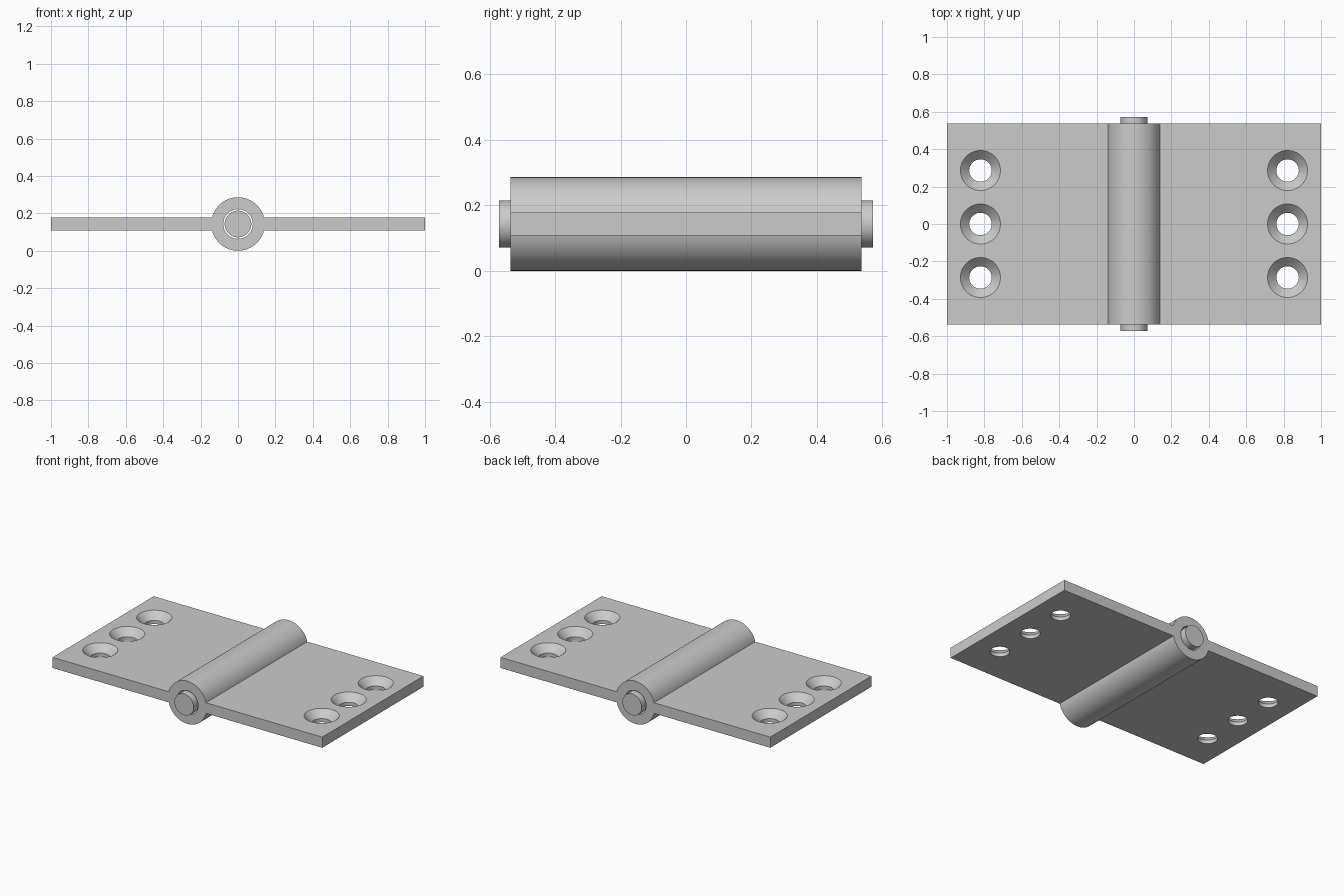
import bpy
import bmesh
from math import pi, sin, cos, asin, radians

if "Cube" in bpy.data.objects:
    bpy.data.objects.remove(bpy.data.objects["Cube"], do_unlink=True)

BARREL_R = 0.143
PLATE_HALF = 0.0357
AXIS_Z = BARREL_R
HALF_LEN = 0.536
SEG = 64

steel = bpy.data.materials.new("steel_grey")
steel.use_nodes = True
steel.diffuse_color = (0.6, 0.6, 0.6, 1)
steel.node_tree.nodes["Principled BSDF"].inputs["Base Color"].default_value = (0.6, 0.6, 0.6, 1)


def make_object(name, bm):
    bmesh.ops.recalc_face_normals(bm, faces=bm.faces)
    mesh = bpy.data.meshes.new(name)
    bm.to_mesh(mesh)
    bm.free()
    mesh.materials.append(steel)
    obj = bpy.data.objects.new(name, mesh)
    bpy.context.collection.objects.link(obj)
    return obj


def extrude_y(bm, outline, half):
    """Prism along y from an (x, z) outline."""
    face = bm.faces.new([bm.verts.new((x, -half, z)) for x, z in outline])
    ext = bmesh.ops.extrude_face_region(bm, geom=[face], use_keep_orig=True)
    verts = [v for v in ext["geom"] if isinstance(v, bmesh.types.BMVert)]
    bmesh.ops.translate(bm, verts=verts, vec=(0, 2 * half, 0))


def circle(radius):
    return [(radius * cos(2 * pi * i / SEG), AXIS_Z + radius * sin(2 * pi * i / SEG))
            for i in range(SEG)]


def lathe(bm, profile, cx, cy):
    """Closed solid turned about a vertical axis from (radius, z) pairs."""
    rings = [[bm.verts.new((cx + r * cos(2 * pi * i / SEG), cy + r * sin(2 * pi * i / SEG), z))
              for i in range(SEG)] for r, z in profile]
    for low, high in zip(rings, rings[1:]):
        for i in range(SEG):
            j = (i + 1) % SEG
            bm.faces.new((low[i], low[j], high[j], high[i]))
    bm.faces.new(rings[0][::-1])
    bm.faces.new(rings[-1])


def smooth(obj):
    bpy.ops.object.select_all(action='DESELECT')
    obj.select_set(True)
    bpy.context.view_layer.objects.active = obj
    bpy.ops.object.shade_smooth_by_angle(angle=radians(30))


# Hinge body: both leaves and the barrel share one cross-section
start = asin(PLATE_HALF / BARREL_R)
arc = [start + (pi - 2 * start) * i / 40 for i in range(41)]
top = [(BARREL_R * cos(a), BARREL_R * sin(a)) for a in arc]
half_outline = [(1, PLATE_HALF)] + top + [(-1, PLATE_HALF)]
outline = half_outline + [(-x, -z) for x, z in half_outline]
bm = bmesh.new()
extrude_y(bm, [(x, AXIS_Z + z) for x, z in outline], HALF_LEN)
body = make_object("hinge_body", bm)

# Cutter: pin bore and six countersunk screw holes
bm = bmesh.new()
extrude_y(bm, circle(0.079), 0.7)
bottom_z, top_z = AXIS_Z - PLATE_HALF, AXIS_Z + PLATE_HALF
sink = [(0.06, bottom_z - 0.05), (0.06, top_z - 0.047), (0.107, top_z), (0.117, top_z + 0.01)]
for cx in (-0.821, 0.821):
    for cy in (-0.286, 0, 0.286):
        lathe(bm, sink, cx, cy)
cutter = make_object("hole_cutter", bm)
cutter.hide_render = True

cut = body.modifiers.new("holes", 'BOOLEAN')
cut.operation = 'DIFFERENCE'
cut.solver = 'EXACT'
cut.object = cutter
smooth(body)
bpy.ops.object.modifier_apply(modifier=cut.name)
bpy.data.objects.remove(cutter, do_unlink=True)
smooth(body)

# Pin running through the barrel
bm = bmesh.new()
extrude_y(bm, circle(0.0714), 0.571)
smooth(make_object("hinge_pin", bm))
